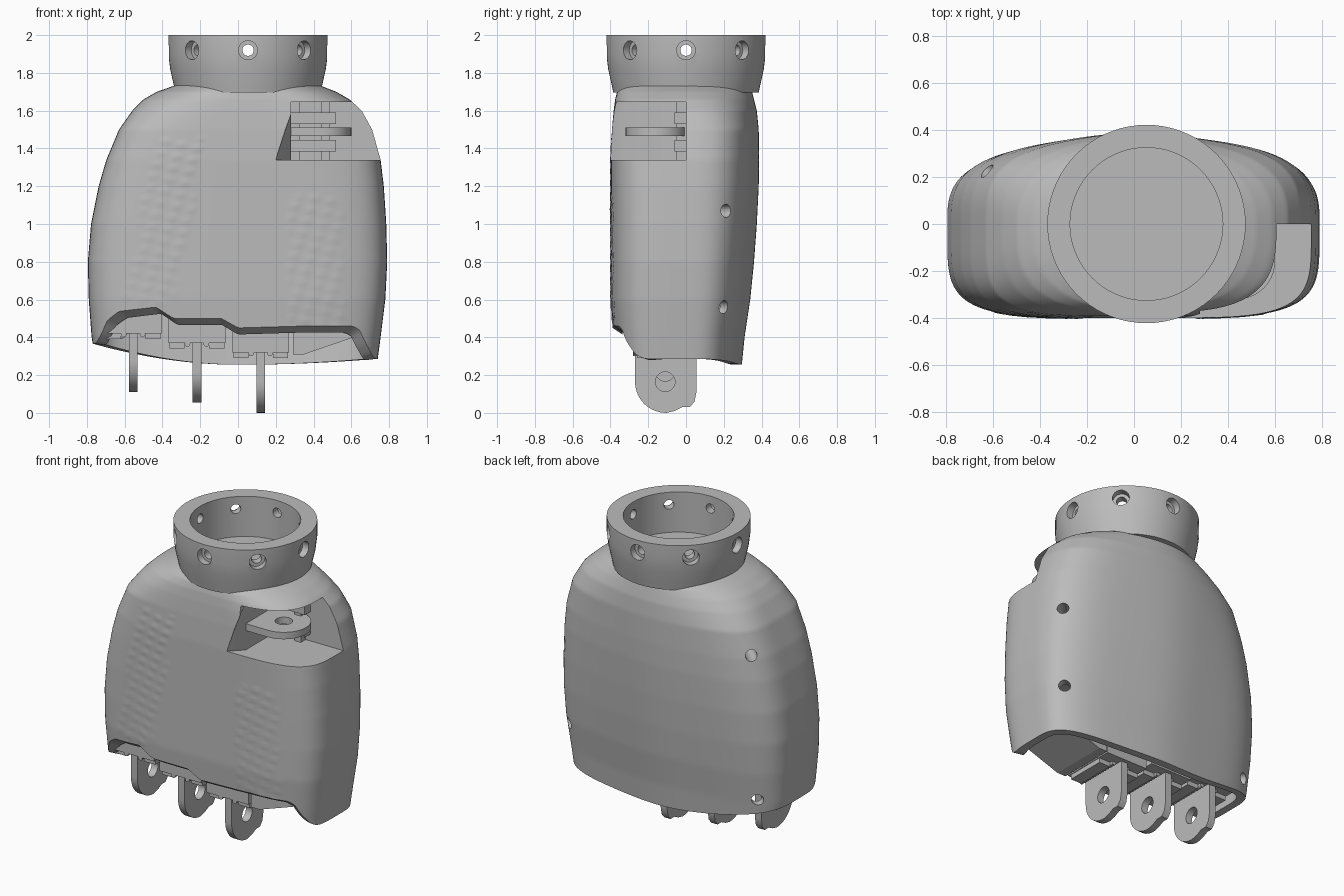
import bpy, bmesh, math
from mathutils import Vector, Matrix

if "Cube" in bpy.data.objects:
    bpy.data.objects.remove(bpy.data.objects["Cube"])

grey = bpy.data.materials.new("plain_grey")
grey.use_nodes = True
grey.diffuse_color = (0.5, 0.5, 0.5, 1)
grey.node_tree.nodes["Principled BSDF"].inputs["Base Color"].default_value = (0.5, 0.5, 0.5, 1)


def finish(name, bm):
    bmesh.ops.recalc_face_normals(bm, faces=bm.faces)
    me = bpy.data.meshes.new(name)
    bm.to_mesh(me)
    bm.free()
    me.materials.append(grey)
    ob = bpy.data.objects.new(name, me)
    bpy.context.collection.objects.link(ob)
    return ob


def select(ob):
    bpy.ops.object.select_all(action='DESELECT')
    ob.select_set(True)
    bpy.context.view_layer.objects.active = ob


def smooth(ob, angle=35):
    select(ob)
    bpy.ops.object.shade_smooth_by_angle(angle=math.radians(angle))


def cut(ob, cutter):
    cutter.hide_render = True
    mod = ob.modifiers.new("cut", 'BOOLEAN')
    mod.operation = 'DIFFERENCE'
    mod.solver = 'EXACT'
    mod.object = cutter
    select(ob)
    bpy.ops.object.modifier_apply(modifier=mod.name)
    bpy.data.objects.remove(cutter)


def prism(bm, pts, place, lo, hi):
    """Extrude a 2D outline; place(a, b, h) gives the 3D point."""
    ends = [[bm.verts.new(place(a, b, h)) for a, b in pts] for h in (lo, hi)]
    n = len(pts)
    bm.faces.new(ends[0])
    bm.faces.new(ends[1])
    for i in range(n):
        j = (i + 1) % n
        bm.faces.new((ends[0][i], ends[0][j], ends[1][j], ends[1][i]))


def box(bm, x0, x1, y0, y1, z0, z1):
    prism(bm, [(x0, y0), (x1, y0), (x1, y1), (x0, y1)], along_z, z0, z1)


def rod(bm, start, end, r, seg=24):
    a, b = Vector(start), Vector(end)
    rot = (b - a).to_track_quat('Z', 'Y').to_matrix().to_4x4()
    bmesh.ops.create_cone(bm, cap_ends=True, segments=seg, radius1=r, radius2=r,
                          depth=(b - a).length, matrix=Matrix.Translation((a + b) / 2) @ rot)


along_x = lambda a, b, h: (h, a, b)
along_y = lambda a, b, h: (a, h, b)
along_z = lambda a, b, h: (a, b, h)


def lerp(table, t):
    """Interpolate the rows of a table keyed by their first entry."""
    if t <= table[0][0]:
        return table[0][1:]
    for p, q in zip(table, table[1:]):
        if t <= q[0]:
            k = (t - p[0]) / (q[0] - p[0])
            return [u + (v - u) * k for u, v in zip(p[1:], q[1:])]
    return table[-1][1:]


# Palm shell: height, right edge, left edge, front, back
SHAPE = [(0.25, -0.75, 0.735, -0.37, 0.295), (0.4, -0.775, 0.755, -0.385, 0.31),
         (0.6, -0.79, 0.78, -0.4, 0.34), (0.8, -0.795, 0.79, -0.4, 0.36),
         (1.0, -0.778, 0.785, -0.4, 0.375), (1.2, -0.738, 0.772, -0.4, 0.385),
         (1.34, -0.697, 0.755, -0.4, 0.387), (1.5, -0.63, 0.71, -0.392, 0.385),
         (1.6, -0.56, 0.655, -0.383, 0.375), (1.66, -0.5, 0.59, -0.375, 0.36),
         (1.7, -0.43, 0.52, -0.365, 0.35), (1.735, -0.33, 0.43, -0.345, 0.33)]
LIP = [(-0.77, 0.37), (-0.69, 0.53), (-0.43, 0.56), (-0.34, 0.5), (-0.09, 0.5),
       (0, 0.45), (0.35, 0.46), (0.64, 0.46), (0.7, 0.38), (0.745, 0.29)]
FRONT_N = [(1.5, 4.6), (1.735, 2.3)]
BACK_N = [(1.5, 3.1), (1.735, 2.2)]
TOP, SEG, LEVELS = 1.735, 300, 100


def bump(x, z):
    """Shallow grip texture in two slanted patches of the front."""
    for left, right, low, high, slant in ((-0.6, -0.33, 0.58, 1.46, 0.16), (0.27, 0.56, 0.45, 1.15, 0)):
        shift = slant * (z - low) / (high - low)
        if low < z < high and left + shift < x < right + shift:
            return 0.005 * max(0, math.sin(x * 45 + z * 35) * math.sin(z * 60 - x * 25))
    return 0


def outline(ang, z, wall=0.0):
    x0, x1, yf, yb = lerp(SHAPE, z)
    c, s = math.cos(ang), math.sin(ang)
    n = lerp(BACK_N if s > 0 else FRONT_N, z)[0]
    r = (abs(c) ** n + abs(s) ** n) ** (-1 / n)
    x = (x0 + x1) / 2 + c * r * ((x1 - x0) / 2 - wall)
    if s > 0:
        return x, s * r * (yb - wall - 0.03 + 0.03 * math.exp(-(x / 0.28) ** 2))
    return x, s * r * (-yf - wall) + s * bump(x, z)


def rim(ang):
    """Height of the lower edge, and how far it belongs to the front."""
    x, y = outline(ang, 0.4)
    back = 0.255 + 0.11 * (min(x, 0) / 0.77) ** 2 + 0.03 * (max(x, 0) / 0.74) ** 2
    w = min(max((-y - 0.05) / 0.3, 0), 1) ** 2.5
    return back + (lerp(LIP, x)[0] - back) * w, w


def ring(bm, t, top, wall, drop=0.0):
    out = []
    for i in range(SEG):
        ang = 2 * math.pi * i / SEG
        low, w = rim(ang)
        z = low - drop * w + (top - low + drop * w) * t
        out.append(bm.verts.new((*outline(ang, z, wall), z)))
    return out


bm = bmesh.new()
rings = [ring(bm, t, 0.85, 0.05, 0.035) for t in (1, 0.66, 0.33, 0)]
rings += [ring(bm, math.sin(math.pi / 2 * i / LEVELS), TOP, 0) for i in range(LEVELS + 1)]
for p, q in zip(rings, rings[1:]):
    for i in range(SEG):
        j = (i + 1) % SEG
        bm.faces.new((p[i], p[j], q[j], q[i]))
bm.faces.new(rings[0])
bm.faces.new(rings[-1])
palm = finish("palm_shell", bm)

# Thumb pocket with a flared front corner, and side screw holes
bm = bmesh.new()
prism(bm, [(0.28, 0), (0.28, -0.32), (0.2, -0.4), (0.2, -0.6), (1, -0.6), (1, 0)],
      lambda a, b, h: (a if h < 1.5 else max(a, 0.28), b, h), 1.34, 1.645)
cut(palm, finish("pocket_cutter", bm))
bm = bmesh.new()
for x, y, z in ((0.72, 0.21, 1.07), (0.72, 0.22, 0.56), (-0.61, 0.21, 1.36), (-0.7, 0.25, 0.43)):
    d = Vector((math.copysign(0.7, x), 0.7, 0)) * 0.14
    rod(bm, Vector((x, y, z)) - d, Vector((x, y, z)) + d, 0.035)
cut(palm, finish("screw_cutter", bm))
smooth(palm)

# Wrist collar, turned, with eight counterbored holes
bm = bmesh.new()
CX, N = 0.053, 72
profile = [(0.385, 1.695), (0.392, 1.73), (0.412, 1.82), (0.422, 1.9), (0.422, 2.0), (0.325, 2.0), (0.325, 1.74)]
loops = [[bm.verts.new((CX + r * math.cos(2 * math.pi * i / N), r * math.sin(2 * math.pi * i / N), z))
          for i in range(N)] for r, z in profile]
for p, q in zip(loops, loops[1:]):
    for i in range(N):
        j = (i + 1) % N
        bm.faces.new((p[i], p[j], q[j], q[i]))
bm.faces.new(loops[0])
bm.faces.new(loops[-1])
collar = finish("wrist_collar", bm)
for r, inner in ((0.05, 0.375), (0.03, 0.28)):
    bm = bmesh.new()
    for i in range(8):
        a = math.pi / 4 * i
        d = Vector((math.cos(a), math.sin(a), 0))
        o = Vector((CX, 0, 1.92))
        rod(bm, o + d * inner, o + d * 0.5, r)
    cut(collar, finish("collar_cutter", bm))
smooth(collar, 30)

# Finger knuckles: a mount block, a hinge tab with an eye, and small pins
arc = [(-0.105 + 0.165 * math.cos(a), 0.165 + 0.165 * math.sin(a))
       for a in [math.pi + math.pi / 2 * i / 10 for i in range(11)]]
tab = [(-0.27, 0.5)] + arc + [(-0.06, 0.01), (-0.02, 0.03), (0.02, 0.03), (0.045, 0.06), (0.055, 0.11), (0.055, 0.5)]
for i, name in enumerate(("right", "middle", "left")):
    x, lift = -0.555 + 0.3375 * i, 0.11 - 0.055 * i
    bm = bmesh.new()
    prism(bm, [(y, z + lift) for y, z in tab], along_x, x - 0.023, x + 0.023)
    hinge = finish(name + "_finger_tab", bm)
    bm = bmesh.new()
    rod(bm, (x - 0.1, -0.11, 0.165 + lift), (x + 0.1, -0.11, 0.165 + lift), 0.052)
    cut(hinge, finish("eye_cutter", bm))
    smooth(hinge, 30)
    bm = bmesh.new()
    base = 0.42 - 0.05 * i
    box(bm, x - 0.15, x + 0.15, -0.28, 0.08, base, base + 0.22)
    for s in (-1, 1):
        box(bm, x + s * 0.105 - 0.04, x + s * 0.105 + 0.04, -0.26, 0.0, base - 0.03, base)
        rod(bm, (x + s * 0.05, -0.28, base - 0.005), (x + s * 0.05, 0.02, base - 0.005), 0.015, 12)
    smooth(finish(name + "_knuckle_mount", bm), 30)

# Sloped fairing beside the knuckles
bm = bmesh.new()
prism(bm, [(0.29, 0.31), (0.35, 0.31), (0.67, 0.42), (0.67, 0.55), (0.29, 0.55)], along_y, -0.28, 0.1)
finish("side_fairing", bm)

# Thumb hinge in the pocket
bm = bmesh.new()
arc = [(0.44 + 0.16 * math.cos(a), -0.16 + 0.16 * math.sin(a))
       for a in [-math.pi / 2 + math.pi * i / 20 for i in range(21)]]
prism(bm, [(0.26, -0.32)] + arc + [(0.26, 0)], along_z, 1.465, 1.51)
thumb = finish("thumb_tab", bm)
bm = bmesh.new()
rod(bm, (0.44, -0.16, 1.4), (0.44, -0.16, 1.6), 0.052)
cut(thumb, finish("thumb_eye_cutter", bm))
smooth(thumb, 30)
bm = bmesh.new()
for x in (0.28, 0.44):
    box(bm, x, x + 0.045, -0.05, 0.01, 1.33, 1.65)
for z in (1.385, 1.53):
    box(bm, 0.26, 0.52, -0.06, 0.01, z, z + 0.06)
finish("thumb_bracket", bm)
